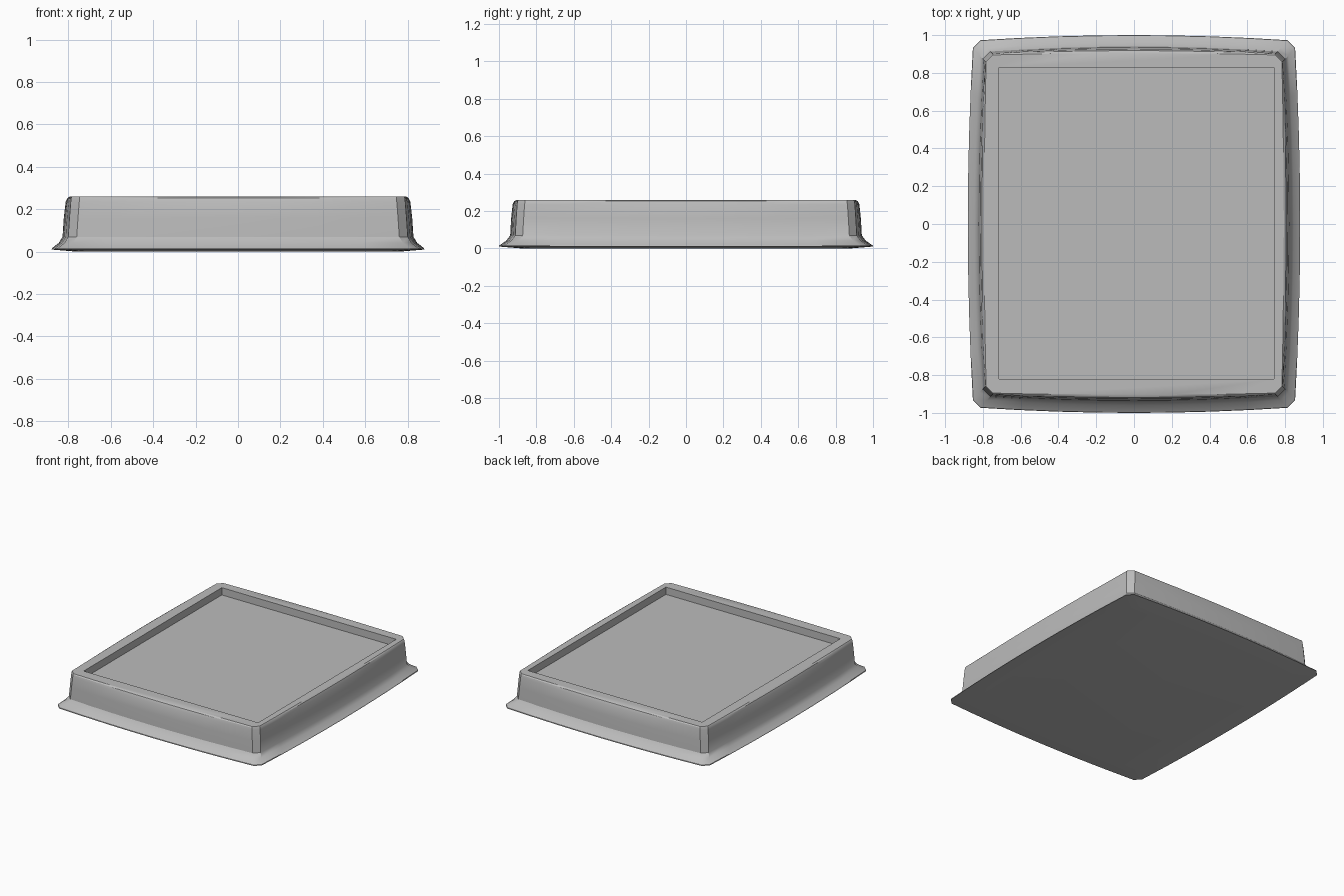
import bpy, bmesh, math

cube = bpy.data.objects.get("Cube")
if cube:
    bpy.data.objects.remove(cube)

grey = bpy.data.materials.new("plain grey")
grey.use_nodes = True
colour = (0.5, 0.5, 0.5, 1)
grey.diffuse_color = colour
grey.node_tree.nodes["Principled BSDF"].inputs["Base Color"].default_value = colour

STEPS = 8


def outline(bm, hx, hy, bulge, cut, z):
    """Closed ring: bowed rectangle with clipped corners."""
    ring = []
    ex, ey = hx - bulge - cut, hy - bulge - cut   # where the straight runs end
    for turn in range(4):
        along, out = (ey, hx) if turn % 2 == 0 else (ex, hy)
        for i in range(STEPS + 1):
            t = 2 * i / STEPS - 1
            p = (out - bulge * t * t, along * t)
            for _ in range(turn):
                p = (-p[1], p[0])
            ring.append(bm.verts.new((p[0], p[1], z)))
    return ring


def bridge(bm, low, high):
    n = len(low)
    for i in range(n):
        j = (i + 1) % n
        bm.faces.new((low[i], low[j], high[j], high[i]))


bm = bmesh.new()

# Underside, flared skirt, wall and rounded top edge: half x, half y, bulge, cut, z
sections = [
    (0.76, 0.88, 0.02, 0.04, 0.0),
    (0.88, 1.0, 0.027, 0.04, 0.01),
    (0.878, 0.998, 0.027, 0.04, 0.016),
    (0.845, 0.96, 0.027, 0.04, 0.042),
    (0.828, 0.94, 0.027, 0.04, 0.07),
    (0.822, 0.935, 0.027, 0.04, 0.16),
    (0.813, 0.927, 0.024, 0.04, 0.235),
    (0.805, 0.918, 0.018, 0.04, 0.253),
    (0.793, 0.905, 0.01, 0.035, 0.26),
]
rings = [outline(bm, *s) for s in sections]
bm.faces.new(rings[0][::-1])
for low, high in zip(rings, rings[1:]):
    bridge(bm, low, high)

# Flat border around the recess: each side run fans to the recess corners
x0, x1, y0, y1 = -0.715, 0.742, -0.82, 0.828
corners = [(x1, y0), (x1, y1), (x0, y1), (x0, y0)]
lip = [bm.verts.new((x, y, 0.26)) for x, y in corners]
floor = [bm.verts.new((x, y, 0.205)) for x, y in corners]
top, run = rings[-1], STEPS + 1
for k in range(4):
    side = top[k * run:(k + 1) * run]
    nxt = (k + 1) % 4
    bm.faces.new(side + [lip[nxt], lip[k]])
    bm.faces.new((side[-1], top[(k + 1) * run % len(top)], lip[nxt]))

# Recess walls and floor
bridge(bm, lip, floor)
bm.faces.new(floor)
bmesh.ops.recalc_face_normals(bm, faces=bm.faces)

mesh = bpy.data.meshes.new("tray_body")
bm.to_mesh(mesh)
bm.free()
mesh.materials.append(grey)
tray = bpy.data.objects.new("tray_body", mesh)
bpy.context.collection.objects.link(tray)
bpy.context.view_layer.objects.active = tray
tray.select_set(True)
bpy.ops.object.shade_smooth_by_angle(angle=math.radians(30))
